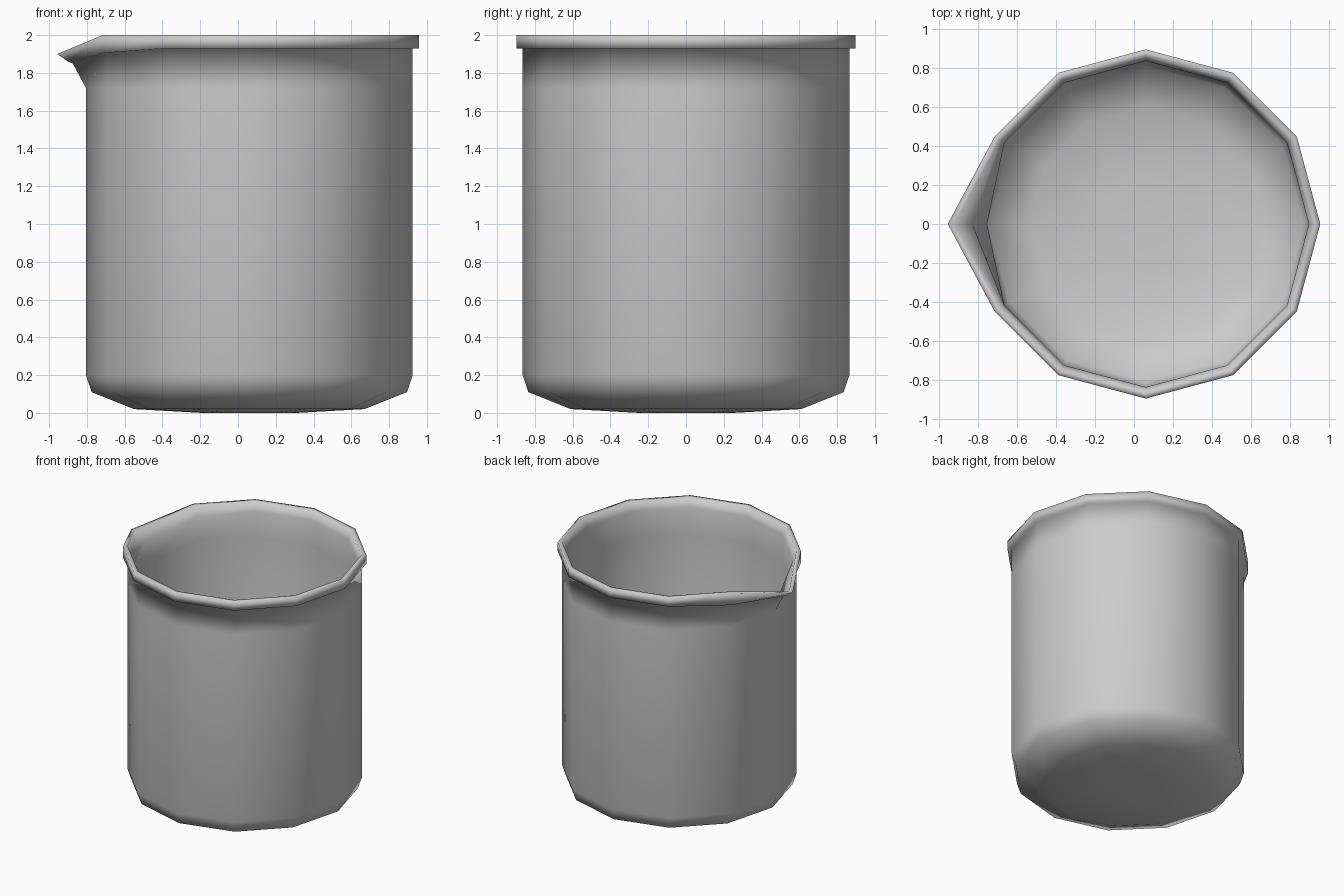
import bpy, bmesh
from math import cos, sin, pi

cube = bpy.data.objects.get("Cube")
if cube:
    bpy.data.objects.remove(cube, do_unlink=True)

SIDES = 12
SPOUT = SIDES // 2      # corner that is pulled out into the pouring lip
CENTRE = 0.06

grey = bpy.data.materials.new("plain grey")
grey.use_nodes = True
colour = (0.6, 0.6, 0.6, 1)
grey.diffuse_color = colour
grey.node_tree.nodes["Principled BSDF"].inputs["Base Color"].default_value = colour

# Wall section from outer base, up over the rim, down to the inner floor:
# (radius, height, spout corner radius, spout corner height, height beside spout)
section = [
    (0.25, 0.0, None, None, None),
    (0.61, 0.02, None, None, None),
    (0.835, 0.11, None, None, None),
    (0.865, 0.20, None, None, None),
    (0.865, 1.72, None, None, None),
    (0.865, 1.93, 0.935, 1.85, 1.905),
    (0.897, 1.93, 0.96, 1.86, 1.905),
    (0.897, 2.00, 1.017, 1.90, 2.00),
    (0.862, 2.00, 0.985, 1.90, 2.00),
    (0.838, 1.93, 0.89, 1.84, 1.92),
    (0.838, 1.72, 0.815, 1.72, 1.72),
    (0.838, 0.21, None, None, None),
    (0.81, 0.13, None, None, None),
    (0.60, 0.045, None, None, None),
    (0.25, 0.025, None, None, None),
]

bm = bmesh.new()
rings = []
for radius, height, lip_radius, lip_height, side_height in section:
    ring = []
    for i in range(SIDES):
        r, z = radius, height
        if lip_radius and i == SPOUT:
            r, z = lip_radius, lip_height
        elif lip_radius and abs(i - SPOUT) == 1:
            z = side_height
        a = 2 * pi * i / SIDES
        ring.append(bm.verts.new((CENTRE + r * cos(a), r * sin(a), z)))
    rings.append(ring)

# Skin between neighbouring rings, then close the base and the floor
for low, high in zip(rings, rings[1:]):
    for i in range(SIDES):
        j = (i + 1) % SIDES
        bm.faces.new((low[i], low[j], high[j], high[i]))
bm.faces.new(rings[0][::-1])
bm.faces.new(rings[-1])
bmesh.ops.recalc_face_normals(bm, faces=bm.faces)
for face in bm.faces:
    face.smooth = True

mesh = bpy.data.meshes.new("beaker")
bm.to_mesh(mesh)
bm.free()
mesh.materials.append(grey)
bpy.context.collection.objects.link(bpy.data.objects.new("beaker", mesh))
